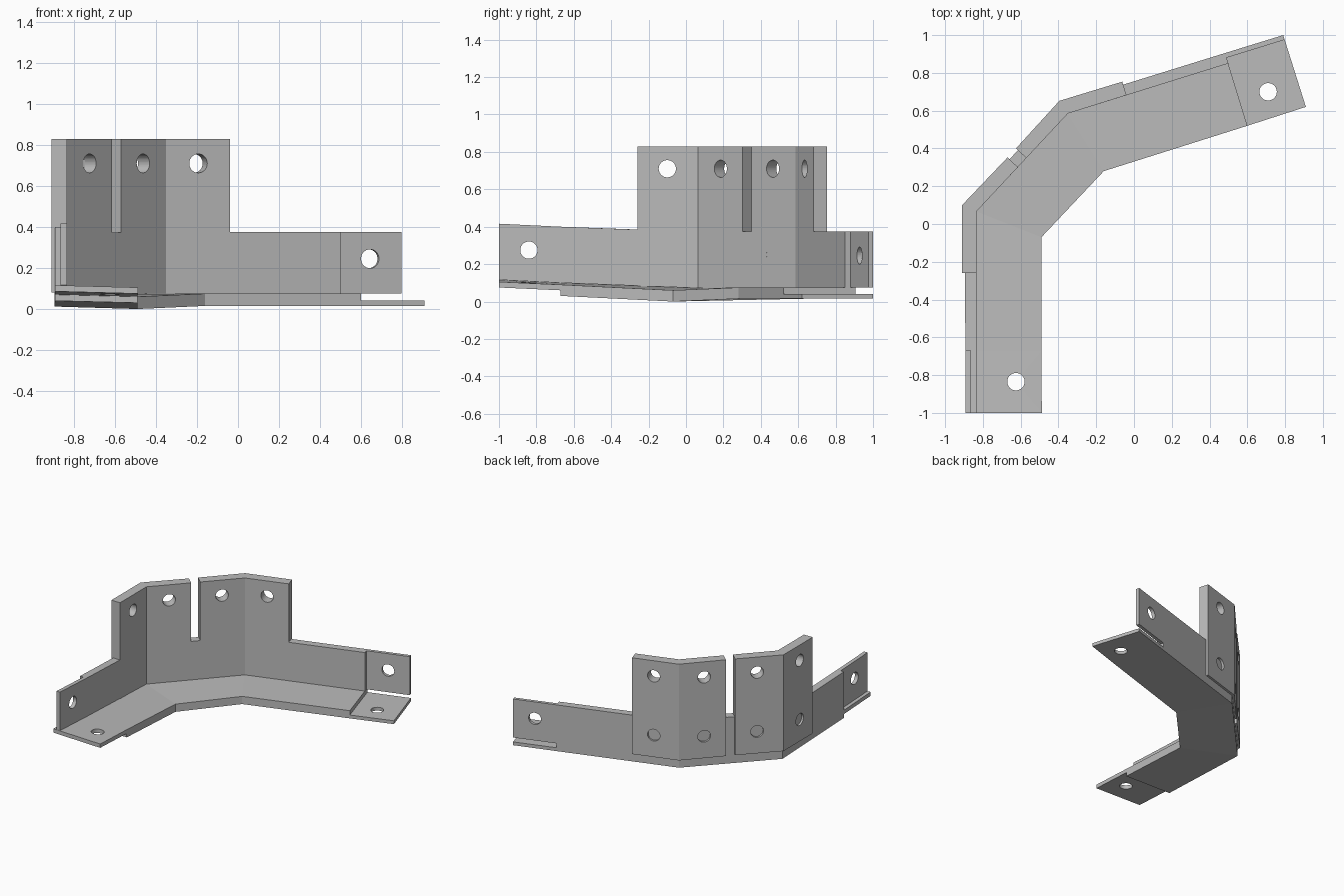
import bpy, bmesh
from mathutils import Vector

if "Cube" in bpy.data.objects:
    bpy.data.objects.remove(bpy.data.objects["Cube"], do_unlink=True)

grey = bpy.data.materials.new("plain_grey")
grey.use_nodes = True
grey.diffuse_color = (0.5, 0.5, 0.5, 1)
grey.node_tree.nodes["Principled BSDF"].inputs["Base Color"].default_value = grey.diffuse_color


def drill(obj, centre, axis, radius=0.046):
    """Cut a round bolt hole through obj along axis."""
    bpy.ops.mesh.primitive_cylinder_add(vertices=40, radius=radius, depth=0.3, location=centre)
    cutter = bpy.context.object
    cutter.rotation_euler = Vector(axis).to_track_quat('Z', 'Y').to_euler()
    cutter.hide_render = True
    mod = obj.modifiers.new("hole", 'BOOLEAN')
    mod.operation, mod.solver, mod.object = 'DIFFERENCE', 'EXACT', cutter
    bpy.context.view_layer.objects.active = obj
    bpy.ops.object.modifier_apply(modifier=mod.name)
    bpy.data.objects.remove(cutter, do_unlink=True)


def strip(name, sections, low, high):
    """Solid strip through sections (inner xy, outer xy, inner lift, outer lift)."""
    bm = bmesh.new()
    rings = []
    for a, b, za, zb in sections:
        rings.append([bm.verts.new((*p, z)) for p, z in
                      ((a, za + low), (b, zb + low), (b, zb + high), (a, za + high))])
    for r, s in zip(rings, rings[1:]):
        for i in range(4):
            j = (i + 1) % 4
            bm.faces.new((r[i], r[j], s[j], s[i]))
    bm.faces.new(rings[0])
    bm.faces.new(rings[-1][::-1])
    bmesh.ops.recalc_face_normals(bm, faces=bm.faces)
    mesh = bpy.data.meshes.new(name)
    bm.to_mesh(mesh)
    bm.free()
    obj = bpy.data.objects.new(name, mesh)
    bpy.context.collection.objects.link(obj)
    mesh.materials.append(grey)
    return obj


# Arm directions and outward normals (middle arm, back arm)
mid_n = Vector((-0.731, 0.682))
back_d = Vector((0.954, 0.298))
back_n = Vector((-0.298, 0.954))
half, floor_top, wall_top = 0.03, 0.06, 0.36

# Floor: bent strip, with half-thickness lap joints at both ends
front_end = ((-0.488, -1), (-0.892, -1), 0.045, 0.056)
front_step = ((-0.49, -0.67), (-0.893, -0.67), 0.03, 0.04)
front_bend = ((-0.49, -0.07), (-0.895, 0.09), 0.0, 0.012)
back_bend = ((-0.16, 0.28), (-0.385, 0.636), 0.015, 0.015)
back_step = ((0.6, 0.52), (0.482, 0.905), 0.015, 0.015)
back_end = ((0.91, 0.62), (0.79, 1.0), 0.015, 0.015)
strip("floor", [front_step, front_bend, back_bend, back_step], 0, floor_top)
front_tab = strip("front_floor_tab", [front_end, front_step], half, floor_top)
drill(front_tab, (-0.625, -0.835, 0.1), (0, 0, 1))
back_tab = strip("back_floor_tab", [back_step, back_end], 0, 0.026)
drill(back_tab, (0.71, 0.70, 0.03), (0, 0, 1))


# Low wall along the outer edge
def wall_section(section, inner):
    return (inner, section[1], section[3], section[3])


wall_in_front, wall_in_back = Vector((-0.835, 0.065)), Vector((-0.35, 0.585))
strip("low_wall", [wall_section(front_step, (-0.835, -0.67)),
                   wall_section(front_bend, wall_in_front),
                   wall_section(back_bend, wall_in_back),
                   wall_section(back_step, (0.5, 0.85))], floor_top, wall_top)
front_lap = strip("front_wall_tab", [((-0.835, -1), (-0.865, -1), 0.056, 0.056),
                                     ((-0.835, -0.67), (-0.865, -0.67), 0.04, 0.04)],
                  floor_top, wall_top)
drill(front_lap, (-0.85, -0.84, 0.275), (1, 0, 0))
lap = [(Vector(s[1]) - back_n * 0.026, s[1], s[2], s[3]) for s in (back_step, back_end)]
back_lap = strip("back_wall_tab", lap, floor_top, wall_top)
drill(back_lap, (0.64, 0.94, 0.245), (*back_n, 0))

# Two tall folded plates with a slot between them
thick = 0.075
slot_a, slot_b = Vector((-0.615, 0.301)), Vector((-0.57, 0.349))
plate_end = wall_in_back + back_d * 0.325
front_plate = strip("front_tall_plate", [((-0.835, -0.26), (-0.91, -0.26), 0, 0),
                                         (wall_in_front, (-0.91, 0.10), 0, 0),
                                         (slot_a, slot_a + mid_n * thick, 0, 0)], 0.08, 0.83)
back_plate = strip("back_tall_plate", [(slot_b, slot_b + mid_n * thick, 0, 0),
                                       (wall_in_back, (-0.395, 0.652), 0, 0),
                                       (plate_end, plate_end + back_n * thick, 0, 0)], 0.08, 0.83)
for z in (0.25, 0.71):
    drill(front_plate, (-0.87, -0.10, z), (1, 0, 0))
    drill(front_plate, (-0.75, 0.21, z), (*mid_n, 0))
    drill(back_plate, (-0.49, 0.49, z), (*mid_n, 0))
    drill(back_plate, (-0.205, 0.67, z), (*back_n, 0))
